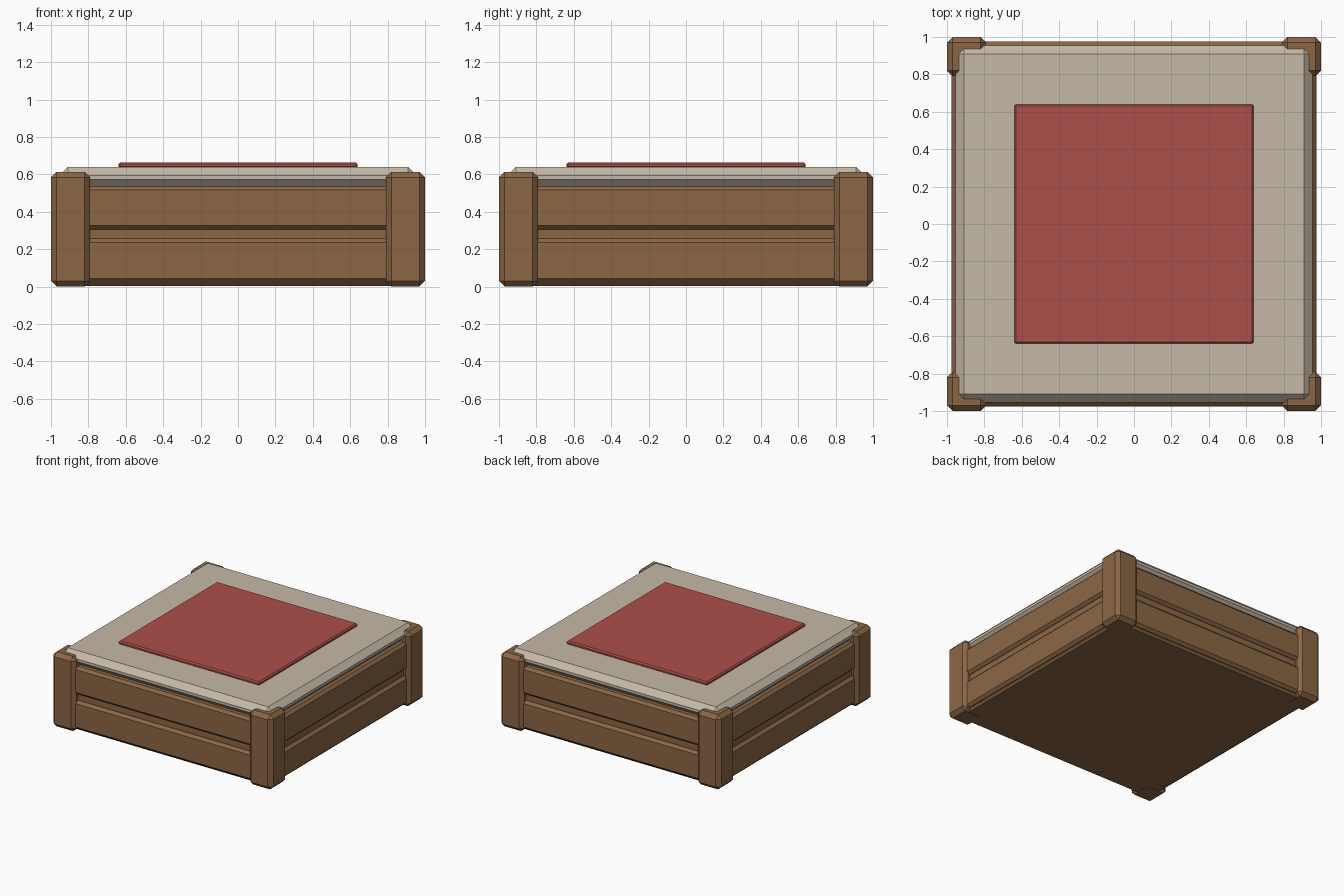
import bpy
import bmesh
from mathutils import Vector

cube = bpy.data.objects.get("Cube")
if cube:
    bpy.data.objects.remove(cube, do_unlink=True)


def material(name, color):
    mat = bpy.data.materials.new(name)
    mat.use_nodes = True
    mat.diffuse_color = (*color, 1)
    mat.node_tree.nodes["Principled BSDF"].inputs["Base Color"].default_value = (*color, 1)
    return mat


wood = material("brown wood", (0.26, 0.135, 0.06))
cloth = material("beige cloth", (0.56, 0.49, 0.39))
red = material("red cloth", (0.42, 0.08, 0.07))


def box(name, low, high, bevel, mat):
    """Chamfered box spanning two opposite corners."""
    low, high = Vector(low), Vector(high)
    bm = bmesh.new()
    bmesh.ops.create_cube(bm, size=1)
    for v in bm.verts:
        v.co = (low + high) / 2 + v.co * (high - low)
    bmesh.ops.bevel(bm, geom=bm.edges[:], offset=bevel, segments=1,
                    profile=0.5, affect='EDGES')
    mesh = bpy.data.meshes.new(name)
    bm.to_mesh(mesh)
    bm.free()
    mesh.materials.append(mat)
    obj = bpy.data.objects.new(name, mesh)
    bpy.context.collection.objects.link(obj)
    return obj


# Recessed inner body with the floor
box("inner_body", (-0.95, -0.95, 0.004), (0.95, 0.95, 0.53), 0.02, wood)

# Corner posts
for y_name, sy in (("front", -1), ("back", 1)):
    for x_name, sx in (("right", -1), ("left", 1)):
        x0, x1 = sorted((0.79 * sx, sx))
        y0, y1 = sorted((0.79 * sy, sy))
        box(f"{y_name}_{x_name}_post", (x0, y0, 0), (x1, y1, 0.613), 0.03, wood)

# Two planks on each side
for level, z0, z1 in (("lower", 0.022, 0.256), ("upper", 0.306, 0.536)):
    for y_name, sy in (("front", -1), ("back", 1)):
        y0, y1 = sorted((0.90 * sy, 0.975 * sy))
        box(f"{level}_{y_name}_plank", (-0.93, y0, z0), (0.93, y1, z1), 0.021, wood)
    for x_name, sx in (("right", -1), ("left", 1)):
        x0, x1 = sorted((0.90 * sx, 0.975 * sx))
        box(f"{level}_{x_name}_plank", (x0, -0.93, z0), (x1, 0.93, z1), 0.021, wood)

# Cushion and the square cloth on it
box("cushion", (-0.955, -0.955, 0.527), (0.955, 0.955, 0.639), 0.045, cloth)
box("center_cloth", (-0.64, -0.64, 0.632), (0.64, 0.64, 0.664), 0.01, red)
